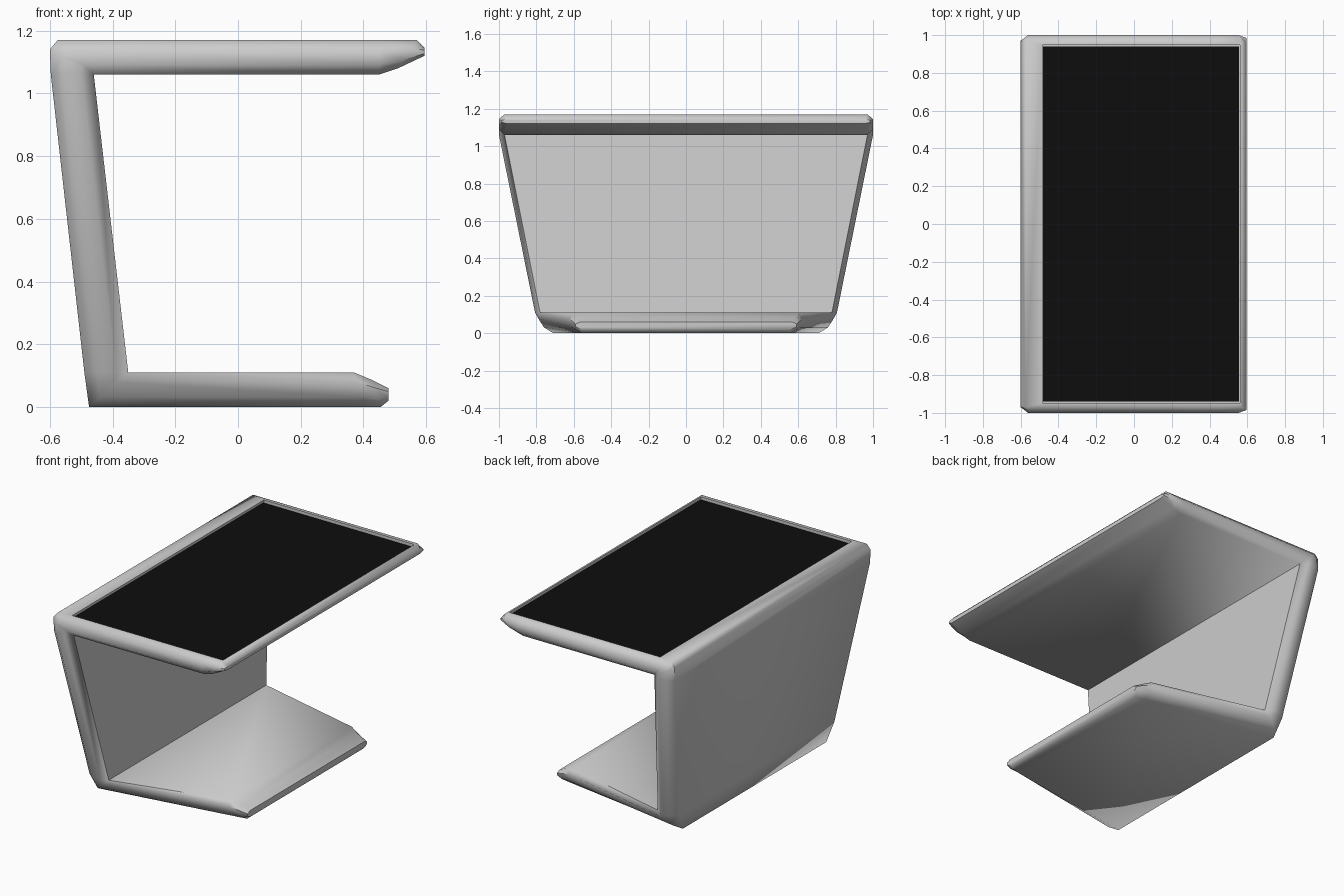
import bpy, bmesh

if "Cube" in bpy.data.objects:
    bpy.data.objects.remove(bpy.data.objects["Cube"])

# C-shaped body: sections running from table tip, round the back, to the base tip
# each: outer (x, z), inner (x, z), outer half width, inner half width
SECTIONS = [
    ((0.595, 1.145), (0.595, 1.12), 0.985, 0.985),
    ((0.570, 1.17), (0.51, 1.08), 1.0, 1.0),
    ((0.450, 1.17), (0.45, 1.06), 1.0, 1.0),
    ((-0.575, 1.17), (-0.46, 1.06), 1.0, 1.0),
    ((-0.600, 1.14), (-0.46, 1.06), 1.0, 1.0),
    ((-0.597, 1.06), (-0.46, 1.06), 1.0, 1.0),
    ((-0.490, 0.11), (-0.35, 0.11), 0.80, 0.81),
    ((-0.475, 0.00), (-0.35, 0.11), 0.74, 0.81),
    ((0.400, 0.00), (0.37, 0.11), 0.60, 0.63),
    ((0.455, 0.00), (0.43, 0.085), 0.59, 0.61),
    ((0.480, 0.02), (0.48, 0.06), 0.585, 0.595),
]
EDGE = 0.03


def ring(outer, inner, w_out, w_in):
    half = []
    for t, cut in ((0, EDGE), (0.28, 0), (0.72, 0), (1, EDGE)):
        x = outer[0] + (inner[0] - outer[0]) * t
        z = outer[1] + (inner[1] - outer[1]) * t
        half.append((x, w_out + (w_in - w_out) * t - cut, z))
    return half + [(x, -y, z) for x, y, z in reversed(half)]


def box(name, x0, x1, y, z0, z1):
    bpy.ops.mesh.primitive_cube_add(size=1, location=((x0 + x1) / 2, 0, (z0 + z1) / 2))
    ob = bpy.context.object
    ob.name = name
    ob.scale = (x1 - x0, 2 * y, z1 - z0)
    bpy.ops.object.transform_apply(location=True, rotation=False, scale=True)
    return ob


bm = bmesh.new()
rings = [[bm.verts.new(p) for p in ring(*s)] for s in SECTIONS]
for a, b in zip(rings, rings[1:]):
    for i in range(8):
        j = (i + 1) % 8
        bm.faces.new((a[i], a[j], b[j], b[i]))
bm.faces.new(rings[0])
bm.faces.new(rings[-1])
bmesh.ops.remove_doubles(bm, verts=bm.verts, dist=0.0005)
bmesh.ops.recalc_face_normals(bm, faces=bm.faces)
mesh = bpy.data.meshes.new("body")
bm.to_mesh(mesh)
bm.free()
body = bpy.data.objects.new("body", mesh)
bpy.context.collection.objects.link(body)

# Shallow recess in the table top
cutter = box("recess_cutter", -0.485, 0.56, 0.948, 1.15, 1.25)
cutter.hide_render = True
mod = body.modifiers.new("recess", 'BOOLEAN')
mod.operation = 'DIFFERENCE'
mod.solver = 'EXACT'
mod.object = cutter
bpy.ops.object.select_all(action='DESELECT')
bpy.context.view_layer.objects.active = body
body.select_set(True)
bpy.ops.object.modifier_apply(modifier="recess")
bpy.data.objects.remove(cutter)
bpy.ops.object.shade_smooth_by_angle(angle=0.9)

# Black screen
screen = box("screen", -0.483, 0.556, 0.94, 1.145, 1.156)
black = bpy.data.materials.new("screen_black")
black.diffuse_color = (0.004, 0.004, 0.004, 1)
black.use_nodes = True
black.node_tree.nodes["Principled BSDF"].inputs["Base Color"].default_value = black.diffuse_color
screen.data.materials.append(black)
